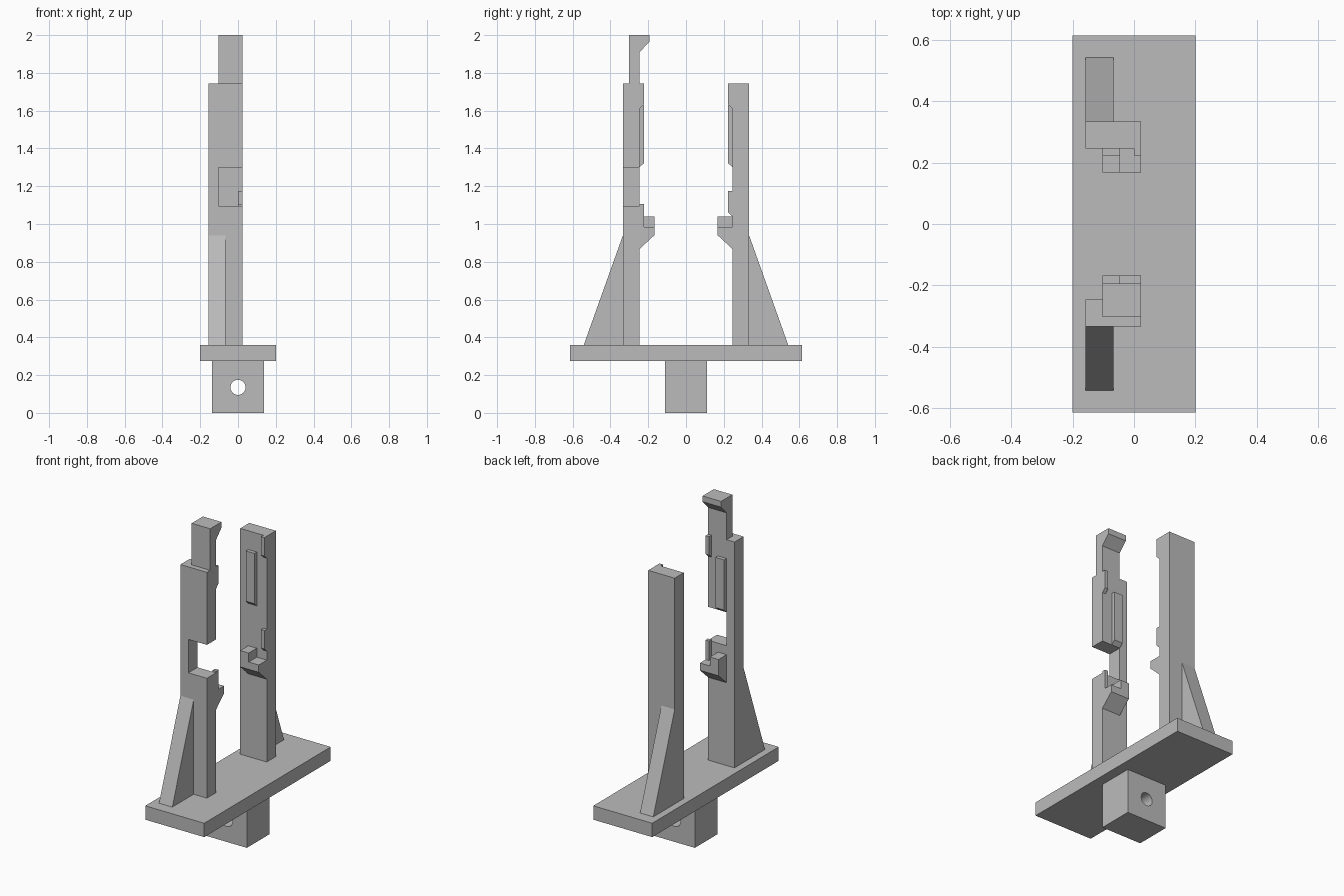
import bpy
import bmesh
from math import pi
from mathutils import Matrix, Vector

cube = bpy.data.objects.get("Cube")
if cube:
    bpy.data.objects.remove(cube, do_unlink=True)

grey = bpy.data.materials.new("plain grey")
grey.use_nodes = True
grey.diffuse_color = (0.5, 0.5, 0.5, 1)
grey.node_tree.nodes["Principled BSDF"].inputs["Base Color"].default_value = (0.5, 0.5, 0.5, 1)


def finish(name, bm):
    bmesh.ops.recalc_face_normals(bm, faces=bm.faces)
    mesh = bpy.data.meshes.new(name)
    bm.to_mesh(mesh)
    bm.free()
    mesh.materials.append(grey)
    obj = bpy.data.objects.new(name, mesh)
    bpy.context.collection.objects.link(obj)
    return obj


def prism(name, points, start, sweep):
    """Extrude a closed outline of 3D points along the sweep vector."""
    bm = bmesh.new()
    face = bm.faces.new([bm.verts.new(Vector(p) + Vector(start)) for p in points])
    out = bmesh.ops.extrude_face_region(bm, geom=[face])
    verts = [v for v in out["geom"] if isinstance(v, bmesh.types.BMVert)]
    bmesh.ops.translate(bm, verts=verts, vec=sweep)
    return finish(name, bm)


def side_prism(name, side, outline, x0, x1):
    """Outline of (distance from centre, height), swept across x."""
    return prism(name, [(0, side * d, z) for d, z in outline], (x0, 0, 0), (x1 - x0, 0, 0))


def box(name, x, y, z):
    return prism(name, [(x[0], y[0], z[0]), (x[1], y[0], z[0]), (x[1], y[1], z[0]), (x[0], y[1], z[0])],
                 (0, 0, 0), (0, 0, z[1] - z[0]))


PLATE_TOP, POST_TOP = 0.36, 1.745
LEFT, RIGHT = -0.157, 0.023        # post width
INNER, OUTER = 0.246, 0.334        # post faces measured from the centre
RIB = 0.223
RAIL, STEP, LIP = -0.103, -0.045, 0.0

# Base plate and mounting block with a pin hole
box("base_plate", (-0.2, 0.2), (-0.613, 0.613), (0.275, PLATE_TOP))
block = box("mounting_block", (-0.137, 0.137), (-0.11, 0.11), (0, 0.275))
bm = bmesh.new()
bmesh.ops.create_cone(bm, cap_ends=True, segments=32, radius1=0.04, radius2=0.04, depth=0.5,
                      matrix=Matrix.Translation((0, 0, 0.135)) @ Matrix.Rotation(pi / 2, 4, "X"))
cutter = finish("hole_cutter", bm)
cutter.hide_render = True
mod = block.modifiers.new("pin_hole", "BOOLEAN")
mod.operation = "DIFFERENCE"
mod.solver = "EXACT"
mod.object = cutter
bpy.context.view_layer.objects.active = block
bpy.ops.object.modifier_apply(modifier=mod.name)
bpy.data.objects.remove(cutter, do_unlink=True)

# Posts: the front one has a side notch
back_outline = [(LEFT, PLATE_TOP), (RIGHT, PLATE_TOP), (RIGHT, POST_TOP), (LEFT, POST_TOP)]
front_outline = (back_outline[:2] + [(RIGHT, 1.095), (RAIL, 1.095), (RAIL, 1.3), (RIGHT, 1.3)]
                 + back_outline[2:])
for name, side, outline in (("front", -1, front_outline), ("back", 1, back_outline)):
    prism(name + "_post", [(x, side * INNER, z) for x, z in outline],
          (0, 0, 0), (0, side * (OUTER - INNER), 0))

    # Sloping brace behind the post
    side_prism(name + "_brace", side, [(OUTER, PLATE_TOP), (0.541, PLATE_TOP), (OUTER, 0.94)], LEFT, -0.067)

    # Stepped ledge with a sloped underside
    for part, top, x0, x1 in (("high", 1.04, RAIL, STEP), ("low", 0.985, STEP, RIGHT)):
        side_prism(f"{name}_ledge_{part}", side,
                   [(INNER, top), (0.168, top), (0.168, 0.94), (INNER, 0.868)], x0, x1)

    # Ribs with chamfered lower ends
    ribs = [("long_rib", 1.63, 1.30, RAIL, STEP), ("top_rib", POST_TOP, 1.61, LIP, RIGHT)]
    if side > 0:
        ribs.append(("lower_rib", 1.175, 1.04, LIP, RIGHT))
    for part, top, bottom, x0, x1 in ribs:
        side_prism(f"{name}_{part}", side,
                   [(INNER, top), (RIB, top), (RIB, bottom + 0.022), (INNER, bottom)], x0, x1)

# Short upright rib on the front ledge
box("front_lower_rib", (LIP, RIGHT), (-INNER, -RIB), (0.985, 1.105))

# Narrow clip with a hooked tip on the front post
side_prism("front_clip", -1,
           [(0.302, POST_TOP), (0.302, 2), (0.193, 2), (0.193, 1.965), (INNER, 1.91), (INNER, POST_TOP)],
           RAIL, RIGHT)
